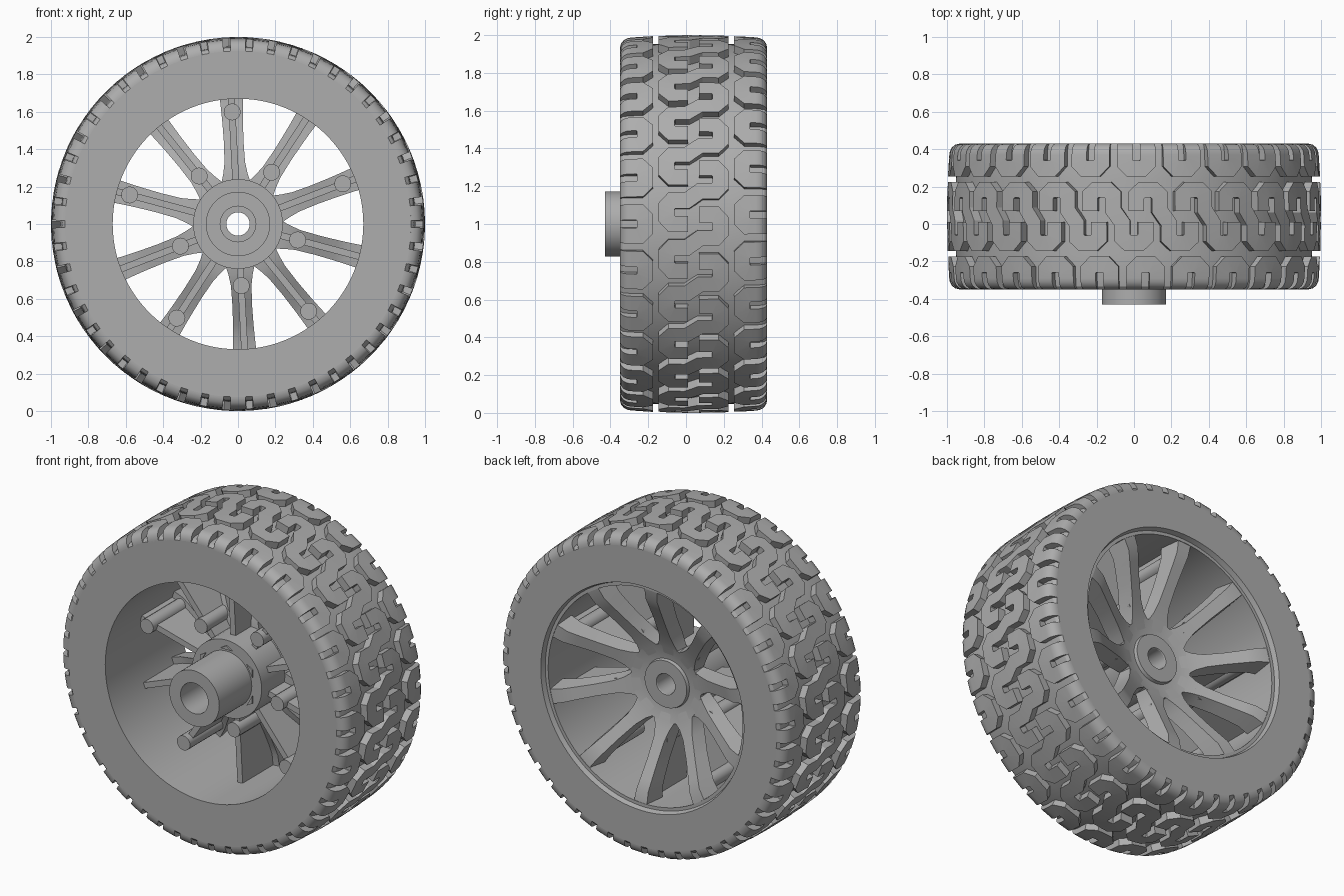
import bpy, bmesh, math
from mathutils import Vector

if "Cube" in bpy.data.objects:
    bpy.data.objects.remove(bpy.data.objects["Cube"])

MID = 0.04            # middle of the tyre width
REPEATS = 25          # tread pattern repeats
PITCH = 0.25          # pattern length of one repeat
SPOKES = 10
START = math.radians(93)

grey = bpy.data.materials.new("mid_grey")
grey.use_nodes = True
colour = (0.42, 0.42, 0.42, 1)
grey.diffuse_color = colour
grey.node_tree.nodes["Principled BSDF"].inputs["Base Color"].default_value = colour


def finish(name, bm, smooth=True):
    bmesh.ops.recalc_face_normals(bm, faces=bm.faces)
    mesh = bpy.data.meshes.new(name)
    bm.to_mesh(mesh)
    bm.free()
    mesh.materials.append(grey)
    ob = bpy.data.objects.new(name, mesh)
    bpy.context.collection.objects.link(ob)
    if smooth:
        bpy.ops.object.select_all(action='DESELECT')
        ob.select_set(True)
        bpy.context.view_layer.objects.active = ob
        bpy.ops.object.shade_smooth_by_angle(angle=math.radians(30))
    return ob


def polar(angle, r, y, side=0.0):
    """Point at radius r along a spoke direction, moved sideways."""
    c, s = math.cos(angle), math.sin(angle)
    return Vector((r * c - side * s, y, 1 + r * s + side * c))


def lathe(name, profile, steps):
    """Closed (r, y) profile turned round the axle."""
    bm = bmesh.new()
    rings = [[bm.verts.new(polar(math.tau * i / steps, r, y)) for r, y in profile]
             for i in range(steps)]
    n = len(profile)
    for i in range(steps):
        a, b = rings[i], rings[(i + 1) % steps]
        for j in range(n):
            k = (j + 1) % n
            bm.faces.new((a[j], a[k], b[k], b[j]))
    return finish(name, bm)


def loft(bm, sections):
    """Skin equal-length point loops and cap both ends."""
    loops = [[bm.verts.new(p) for p in s] for s in sections]
    n = len(loops[0])
    for a, b in zip(loops, loops[1:]):
        for j in range(n):
            k = (j + 1) % n
            bm.faces.new((a[j], a[k], b[k], b[j]))
    bm.faces.new(loops[0])
    bm.faces.new(loops[-1])


# Tyre carcass with rounded shoulders
half = [(0.925, 0.39), (0.94, 0.375), (0.948, 0.34), (0.952, 0.2)]
outer = [(r, MID - t) for r, t in half] + [(r, MID + t) for r, t in reversed(half)]
lathe("tyre", [(0.67, MID - 0.39)] + outer + [(0.70, MID + 0.39), (0.69, 0.40), (0.67, 0.40)], 100)


# Tread: thick strokes wrapped round the tyre
def crown(t):
    t = abs(t)
    if t < 0.33:
        return 1 - 0.012 * (t / 0.33) ** 2
    return 0.932 + 0.056 * math.sqrt(max(0, 1 - ((t - 0.33) / 0.06) ** 2))


def stroke(bm, path, width, repeat):
    pts = [Vector(p) for p in path]
    sections = []
    for i, p in enumerate(pts):
        d0 = (p - pts[i - 1]).normalized() if i else (pts[1] - p).normalized()
        d1 = (pts[i + 1] - p).normalized() if i + 1 < len(pts) else d0
        d = (d0 + d1).normalized()
        off = Vector((-d.y, d.x)) * (width / 2 / max(0.5, d.dot(d0)))
        loop = []
        for q, low in ((p + off, True), (p + off, False), (p - off, False), (p - off, True)):
            angle = (q.y / PITCH + repeat) * math.tau / REPEATS
            loop.append(polar(angle, 0.915 if low else crown(q.x), MID + q.x))
        sections.append(loop)
    loft(bm, sections)


leg = [(0.39, -0.0625), (0.384, -0.0625), (0.37, -0.0625), (0.35, -0.0625),
       (0.33, -0.0625), (0.285, -0.0625), (0.257, -0.035)]
shoulder = leg + [(t, -v) for t, v in reversed(leg)]
hook = [(-0.03, 0), (-0.115, 0), (-0.143, 0.03), (-0.143, 0.095), (-0.115, 0.125), (-0.035, 0.125)]
centre = hook + [(-t, 0.3 - v) for t, v in reversed(hook)]

for name, path in (("front_shoulder_tread", [(-t, v) for t, v in shoulder]),
                   ("back_shoulder_tread", [(t, v + 0.05) for t, v in shoulder]),
                   ("centre_tread", centre)):
    bm = bmesh.new()
    for i in range(REPEATS):
        stroke(bm, path, 0.084, i)
    finish(name, bm)

# Hub: front tube with counterbore, flange drum, dished back and cap
lathe("hub", [(0.095, -0.43), (0.172, -0.43), (0.172, -0.11), (0.24, -0.11), (0.24, 0.20),
              (0.19, 0.185), (0.15, 0.18), (0.145, 0.20), (0.065, 0.20), (0.062, 0.195),
              (0.062, -0.2), (0.095, -0.2)], 64)

# Small triangular marks on the flange
bm = bmesh.new()
for i in range(6):
    a = math.pi / 2 + i * math.tau / 6
    tri = [(0.185, -0.04), (0.208, 0), (0.185, 0.04)]
    loft(bm, [[polar(a, r, y, s) for r, s in tri] for y in (-0.118, -0.108)])
finish("flange_marks", bm, False)

# Spokes: (radius, back y, back width, front width, depth)
stations = [(0.17, 0.18, 0.10, 0.11, 0.07), (0.23, 0.198, 0.135, 0.15, 0.08),
            (0.27, 0.213, 0.10, 0.13, 0.09), (0.33, 0.24, 0.075, 0.11, 0.10),
            (0.44, 0.297, 0.07, 0.105, 0.10), (0.54, 0.352, 0.075, 0.11, 0.11),
            (0.60, 0.385, 0.08, 0.115, 0.12), (0.685, 0.40, 0.09, 0.125, 0.13)]
spokes, ribs, pins = bmesh.new(), bmesh.new(), bmesh.new()
for i in range(SPOKES):
    a = START + i * math.tau / SPOKES
    loft(spokes, [[polar(a, r, y, -wb / 2), polar(a, r, y, wb / 2),
                   polar(a, r, y - d, wf / 2), polar(a, r, y - d, -wf / 2)]
                  for r, y, wb, wf, d in stations])
    # Thin stiffening rib in front of each spoke
    loft(ribs, [[polar(a, r, y, s) for y, s in
                 ((-0.03, -0.018), (-0.03, 0.018), (back, 0.018), (back, -0.018))]
                for r, back in ((0.22, 0.15), (0.40, 0.22), (0.68, 0.33))])
    # Round pin, alternately near the rim and near the hub
    centre_r = 0.33 if i % 2 else 0.6
    ring = [(0.045 * math.cos(k * math.tau / 20), 0.045 * math.sin(k * math.tau / 20))
            for k in range(20)]
    loft(pins, [[polar(a, centre_r + u, y, v) for u, v in ring] for y in (-0.07, 0.22 if i % 2 else 0.33)])
finish("spokes", spokes)
finish("spoke_ribs", ribs, False)
finish("spoke_pins", pins)
